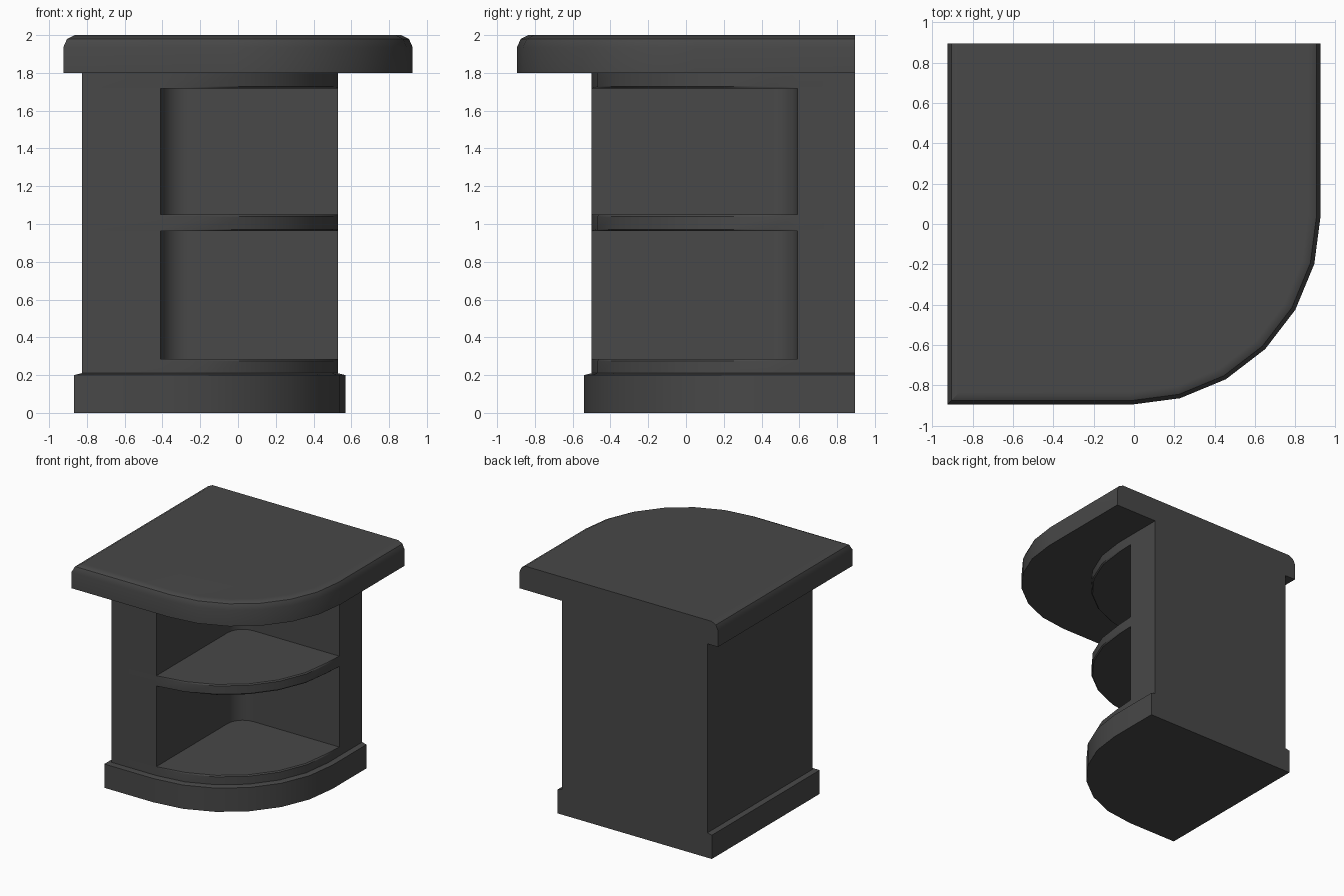
import bpy, bmesh
from math import sin, cos, radians

if "Cube" in bpy.data.objects:
    bpy.data.objects.remove(bpy.data.objects["Cube"])

BACK = 0.895

# Dark charcoal finish
finish = bpy.data.materials.new("charcoal")
finish.diffuse_color = (0.065, 0.065, 0.065, 1)
finish.use_nodes = True
finish.node_tree.nodes["Principled BSDF"].inputs["Base Color"].default_value = finish.diffuse_color


def arc(cx, cy, r, a0, a1, n):
    return [(cx + r * cos(radians(a0 + (a1 - a0) * i / n)),
             cy + r * sin(radians(a0 + (a1 - a0) * i / n))) for i in range(n + 1)]


def outline(left, cx, cy, r):
    """Square back and left side, rounded front right corner."""
    return [(cx + r, BACK), (left, BACK), (left, cy - r)] + arc(cx, cy, r, -90, 0, 6)


def loft(name, layers):
    """Skin a stack of (outline, z) layers and cap both ends."""
    bm = bmesh.new()
    rings = [[bm.verts.new((x, y, z)) for x, y in pts] for pts, z in layers]
    n = len(rings[0])
    for a, b in zip(rings, rings[1:]):
        for i in range(n):
            j = (i + 1) % n
            bm.faces.new((a[i], a[j], b[j], b[i]))
    bm.faces.new(list(reversed(rings[0])))
    bm.faces.new(rings[-1])
    bmesh.ops.remove_doubles(bm, verts=bm.verts, dist=1e-5)
    bmesh.ops.dissolve_degenerate(bm, dist=1e-5, edges=bm.edges)
    bmesh.ops.recalc_face_normals(bm, faces=bm.faces)
    me = bpy.data.meshes.new(name)
    bm.to_mesh(me)
    bm.free()
    me.materials.append(finish)
    ob = bpy.data.objects.new(name, me)
    bpy.context.collection.objects.link(ob)
    bpy.ops.object.select_all(action='DESELECT')
    ob.select_set(True)
    bpy.context.view_layer.objects.active = ob
    bpy.ops.object.shade_smooth_by_angle(angle=radians(30))
    # Large flat panels keep flat shading
    mod = ob.modifiers.new("panel_normals", 'WEIGHTED_NORMAL')
    mod.keep_sharp = True
    return ob


# Worktop with an eased upper edge
def top_ring(inset):
    return outline(-0.925 + inset, -0.015, 0.045, 0.94 - inset)


loft("worktop", [(top_ring(0), 1.80), (top_ring(0), 1.935),
                 (top_ring(0.02), 1.98), (top_ring(0.06), 2.0)])


# Plinth with a small sloped ledge
def base_ring(inset):
    return outline(-0.867 + inset, -0.41, 0.44, 0.98 - inset)


loft("plinth", [(base_ring(0), 0), (base_ring(0), 0.20), (base_ring(0.04), 0.21)])

# Cabinet body: full outline at the shelves, hollow outline at the openings
X0, X1, Y0, Y1 = -0.41, 0.53, -0.50, 0.59
HEAD = [(X1, BACK), (-0.827, BACK), (-0.827, Y0), (X0, Y0)]


def shelf_ring(inset):
    return HEAD + arc(X0, 0.44, 0.94 - inset, -90, 0, 6)[1:] + [(X1, Y1)]


CR = 0.14
hollow = HEAD + arc(X0 + CR, Y1 - CR, CR, 180, 90, 5) + [(X1, Y1)]

LIP = 0.009
layers = [(shelf_ring(0), 0.205)]
for low, high in ((0.285, 0.963), (1.05, 1.718)):
    layers += [(shelf_ring(0), low - LIP), (shelf_ring(LIP), low),
               (hollow, low), (hollow, high),
               (shelf_ring(LIP), high), (shelf_ring(0), high + LIP)]
layers.append((shelf_ring(0), 1.80))
loft("shelf_cabinet", layers)
